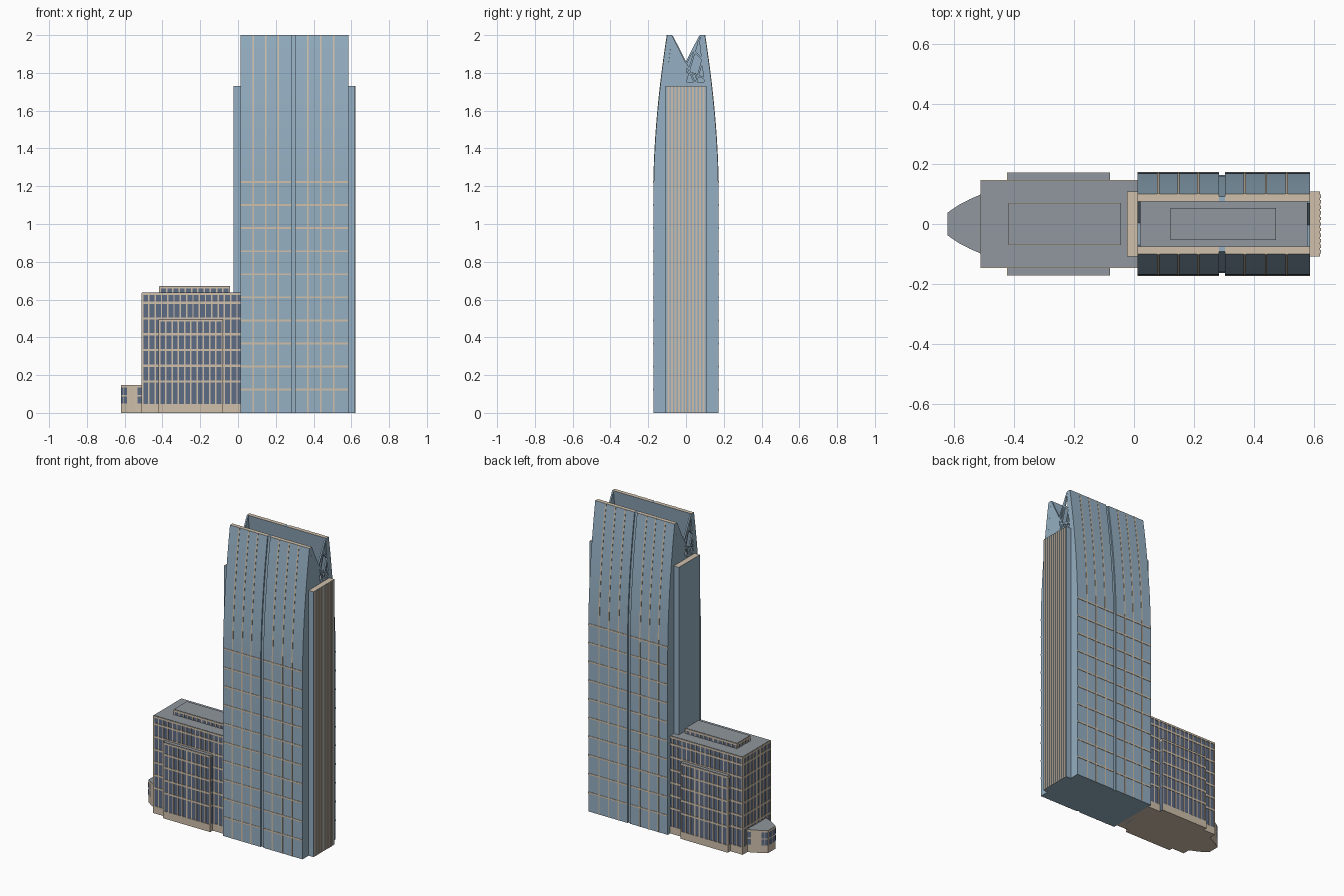
import bpy, bmesh, math
from mathutils import Vector

if "Cube" in bpy.data.objects:
    bpy.data.objects.remove(bpy.data.objects["Cube"])


def material(name, rgb):
    m = bpy.data.materials.new(name)
    m.diffuse_color = (*rgb, 1)
    m.use_nodes = True
    m.node_tree.nodes["Principled BSDF"].inputs["Base Color"].default_value = m.diffuse_color
    return m


MATS = [material("glass_blue", (0.30, 0.43, 0.54)),
        material("stone_beige", (0.63, 0.53, 0.41)),
        material("roof_grey", (0.28, 0.31, 0.34)),
        material("window_navy", (0.11, 0.15, 0.235))]
BLUE, BEIGE, GREY, NAVY = range(4)


def prism(bm, pts, x0, x1, mi=BLUE):
    """Extrude a closed (y, z) outline from x0 to x1."""
    a = [bm.verts.new((x0, y, z)) for y, z in pts]
    b = [bm.verts.new((x1, y, z)) for y, z in pts]
    n = len(pts)
    faces = [bm.faces.new(a), bm.faces.new(b[::-1])]
    faces += [bm.faces.new((a[i], b[i], b[(i + 1) % n], a[(i + 1) % n])) for i in range(n)]
    for f in faces:
        f.material_index = mi
    bmesh.ops.recalc_face_normals(bm, faces=faces)
    return faces


def box(bm, x0, x1, y0, y1, z0, z1, mi=BLUE, top=None, bottom=None):
    for f in prism(bm, [(y0, z0), (y1, z0), (y1, z1), (y0, z1)], x0, x1, mi):
        if top is not None and f.normal.z > 0.9:
            f.material_index = top
        if bottom is not None and f.normal.z < -0.9:
            f.material_index = bottom


def finish(bm, name, smooth=False):
    me = bpy.data.meshes.new(name)
    bm.to_mesh(me)
    bm.free()
    for m in MATS:
        me.materials.append(m)
    ob = bpy.data.objects.new(name, me)
    bpy.context.collection.objects.link(ob)
    if smooth:
        me.shade_smooth()
        me.set_sharp_from_angle(angle=math.radians(25))
    return ob


# ---------- tower ----------
TX0, TX1, GX0, GX1 = 0.012, 0.585, 0.283, 0.302
ROOF = 1.74


def outer(d=0.0):
    """Outer wall curve, straight then leaning inwards."""
    pts = [(0.171 + d, 0.0)]
    for i in range(13):
        t = i / 12
        pts.append((0.171 - 0.071 * t ** 1.75 + d, 1.2 + 0.8 * t))
    return pts


def section(d=0.0):
    half = outer(d) + [(0.074, 2.0), (0.106, ROOF)]
    return half + [(-y, z) for y, z in reversed(half)]


for name, x0, x1, d in (("tower_left_half", TX0, GX0, 0), ("tower_right_half", GX1, TX1, 0),
                        ("tower_groove", GX0, GX1, -0.008)):
    bm = bmesh.new()
    for f in prism(bm, section(d), x0, x1):
        if f.normal.z > 0.9:
            high = f.calc_center_median().z > 1.9
            f.material_index = GREY if not high else (BEIGE if d == 0 else BLUE)
    finish(bm, name, True)

# vertical facade ribs following the curve, and floor lines
bm = bmesh.new()
rib = outer(0.002) + outer(-0.004)[::-1]
for s in (-1, 1):
    for x in (0.08, 0.148, 0.213, 0.368, 0.439, 0.508):
        prism(bm, [(s * y, z) for y, z in rib], x - 0.004, x + 0.004, BEIGE)
    for i in range(10):
        z = 0.124 + 0.122 * i
        for x0, x1 in ((TX0, GX0), (GX1, TX1)):
            box(bm, x0, x1, s * 0.171 - 0.0025, s * 0.171 + 0.0025, z - 0.005, z + 0.005, BEIGE)
finish(bm, "facade_lines")

# low box on the sunken roof
bm = bmesh.new()
box(bm, 0.122, 0.473, -0.053, 0.053, ROOF, 1.80, BLUE, GREY)
finish(bm, "roof_plant_box")

# crown ends: half solid gable, half open truss, rotated at the other end
gable = [(0, ROOF), (0, 1.85), (0.074, 1.998), (0.106, ROOF)]
truss = [((0, ROOF), (0, 1.85)), ((0, 1.85), (0.074, 1.995)), ((0.074, 1.98), (0.102, ROOF)),
         ((0, ROOF + 0.006), (0.105, ROOF + 0.006)), ((0, 1.85), (0.05, ROOF)),
         ((0.05, ROOF), (0.088, 1.87)), ((0.088, 1.87), (0.037, 1.92)),
         ((0.0, 1.76), (0.06, 1.96)), ((0.03, 1.80), (0.10, 1.77))]
for name, x, s in (("right", TX1 - 0.010, 1), ("left", TX0, -1)):
    bm = bmesh.new()
    prism(bm, [(-s * y, z) for y, z in gable], x, x + 0.010)
    finish(bm, name + "_crown_gable")
    bm = bmesh.new()
    for a, b in truss:
        a, b = Vector((s * a[0], a[1])), Vector((s * b[0], b[1]))
        t = (b - a).normalized() * 0.005
        n = Vector((-t.y, t.x))
        prism(bm, [a + n, b + n, b - n, a - n], x, x + 0.010)
    finish(bm, name + "_crown_truss")

# end fins with beige caps; the right one has beige stripes
for name, x0, x1 in (("left_fin", -0.024, TX0), ("right_fin", TX1, 0.619)):
    bm = bmesh.new()
    box(bm, x0, x1, -0.108, 0.108, 0, 1.73, BLUE, BEIGE)
    if name == "right_fin":
        for i in range(11):
            y = (i - 5) * 0.0185
            box(bm, x1 - 0.002, x1 + 0.003, y - 0.0055, y + 0.0055, 0, 1.73, BEIGE)
    finish(bm, name)


# ---------- low wing ----------
def block(name, x0, x1, y, z0, z1, bands, cols, end_cols=(), base=0.0, w=0.004):
    """Window block with beige rings at each floor and thin beige piers."""
    bm = bmesh.new()
    t = 0.003
    box(bm, x0, x1, -y, y, z0, z1, NAVY, GREY, BEIGE)
    rings = [(z - 0.006, z + 0.006) for z in bands] + [(z1 - 0.014, z1 - 0.002)]
    if base:
        rings.append((0, base))
    for a, b in rings:
        box(bm, x0 - t, x1, -y - t, y + t, a, b, BEIGE)
    for x in cols:
        for s in (-1, 1):
            box(bm, x - w, x + w, s * y - t, s * y + t, z0, z1 - 0.004, BEIGE)
    for v in end_cols:
        box(bm, x0 - t, x0 + t, v - 0.006, v + 0.006, z0, z1 - 0.004, BEIGE)
    finish(bm, name)


floors = [0.166 + 0.0835 * i for i in range(6)]
block("wing_body", -0.508, TX0, 0.143, 0, 0.637, floors,
      [-0.505 + 0.0333 * i for i in range(16)],
      [-0.14 + 0.035 * i for i in range(9)], 0.048, 0.0035)
block("wing_bay", -0.419, -0.08, 0.169, 0, 0.497, floors[:4],
      [-0.415 + 0.0331 * i for i in range(11)],
      [s * v for s in (-1, 1) for v in (0.164,)], 0.048)
block("wing_penthouse", -0.415, -0.043, 0.067, 0.63, 0.672, [],
      [-0.411 + 0.0331 * i for i in range(12)],
      [-0.06 + 0.03 * i for i in range(5)])

# tapered nose: beige faceted prism with a grey roof
side = [(-0.505, 0.100), (-0.545, 0.083), (-0.585, 0.062), (-0.62, 0.038)]
plan = side + [(x, -y) for x, y in reversed(side)]
bm = bmesh.new()
face = bm.faces.new([bm.verts.new((x, y, 0)) for x, y in plan])
top = bmesh.ops.extrude_face_region(bm, geom=[face])["geom"]
bmesh.ops.translate(bm, vec=(0, 0, 0.147), verts=[g for g in top if isinstance(g, bmesh.types.BMVert)])
bmesh.ops.recalc_face_normals(bm, faces=bm.faces)
for f in bm.faces:
    f.material_index = GREY if f.normal.z > 0.9 else BEIGE
finish(bm, "wing_nose")

# nose windows: thin plates on the facets, two rows
bm = bmesh.new()
panes = []
for s in (-1, 1):
    p = [Vector((x, s * y, 0)) for x, y in side]
    panes += [(p[2], p[3], 0.05, 0.46), (p[2], p[3], 0.56, 0.95), (p[0], p[1], 0.1, 0.65)]
e0, e1 = Vector((-0.62, -0.038, 0)), Vector((-0.62, 0.038, 0))
panes += [(e0, e1, 0.08, 0.46), (e0, e1, 0.54, 0.92)]
for a, b, u, v in panes:
    n = (b - a).cross(Vector((0, 0, 1))).normalized()
    if n.dot((a + b) / 2 - Vector((-0.5, 0, 0))) < 0:
        n = -n
    for z0, z1 in ((0.05, 0.088), (0.096, 0.134)):
        c = [a.lerp(b, u), a.lerp(b, v)]
        q = [c[0] + Vector((0, 0, z0)), c[1] + Vector((0, 0, z0)),
             c[1] + Vector((0, 0, z1)), c[0] + Vector((0, 0, z1))]
        f = bm.faces.new([bm.verts.new(k + n * 0.002) for k in q])
        f.normal_update()
        if f.normal.dot(n) < 0:
            f.normal_flip()
        f.material_index = NAVY
finish(bm, "nose_windows")
